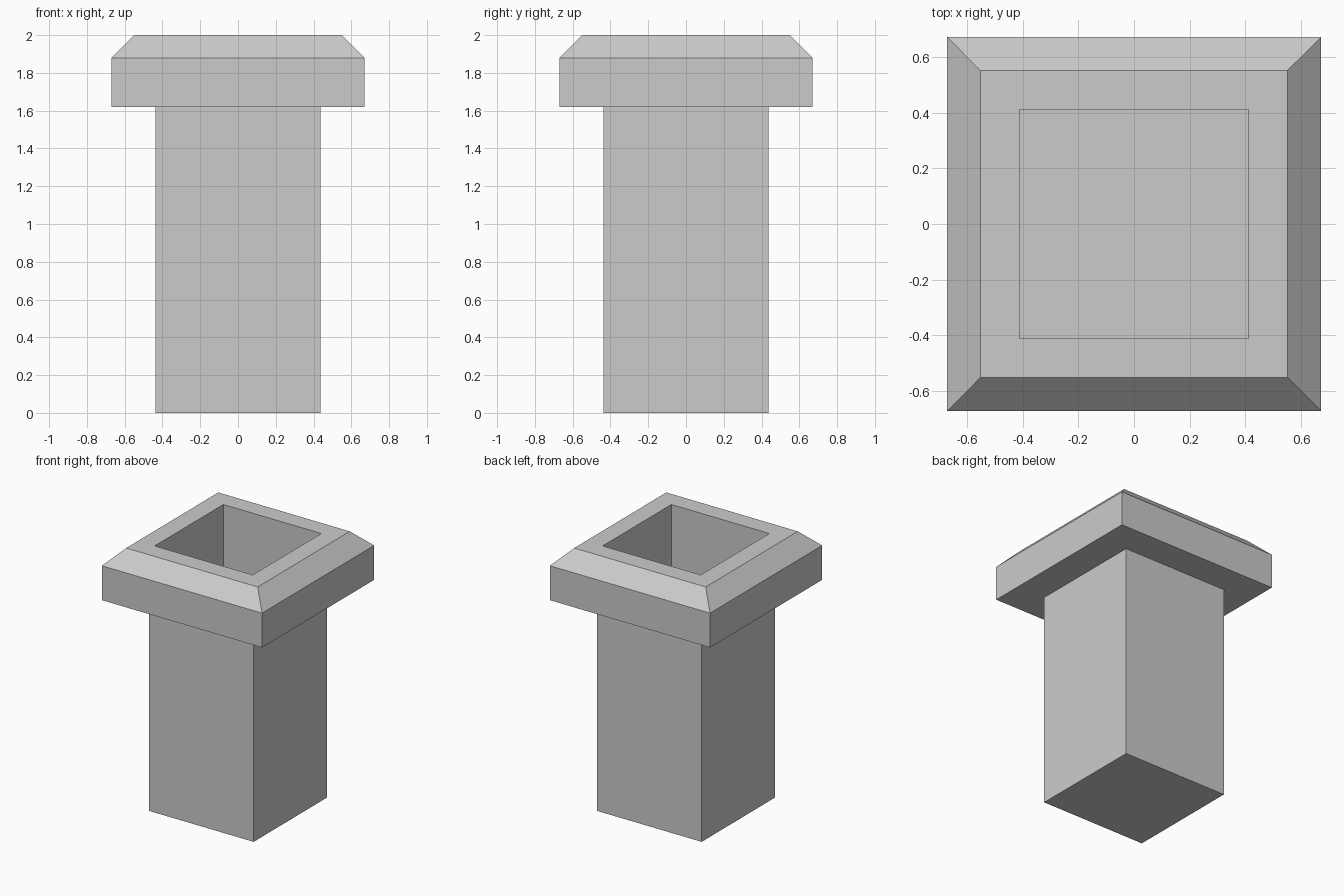
import bpy
import bmesh

if "Cube" in bpy.data.objects:
    bpy.data.objects.remove(bpy.data.objects["Cube"], do_unlink=True)

GREY = (0.6, 0.6, 0.6, 1.0)
mat = bpy.data.materials.new("plain grey")
mat.use_nodes = True
mat.diffuse_color = GREY
mat.node_tree.nodes["Principled BSDF"].inputs["Base Color"].default_value = GREY

# Square cross-sections (half width, height): shaft, collar, bevelled rim, hollow
profile = [
    (0.437, 0.0), (0.437, 1.62),
    (0.67, 1.62), (0.67, 1.88), (0.55, 2.0),
    (0.41, 2.0), (0.41, 0.03),
]


def square_ring(bm, half, z):
    corners = ((-1, -1), (1, -1), (1, 1), (-1, 1))
    return [bm.verts.new((x * half, y * half, z)) for x, y in corners]


bm = bmesh.new()
rings = [square_ring(bm, half, z) for half, z in profile]
for low, high in zip(rings, rings[1:]):
    for i in range(4):
        j = (i + 1) % 4
        bm.faces.new((low[i], low[j], high[j], high[i]))

# Outer base and inner floor
bm.faces.new(rings[0][::-1])
bm.faces.new(rings[-1])
bmesh.ops.recalc_face_normals(bm, faces=bm.faces)

mesh = bpy.data.meshes.new("hollow_post")
bm.to_mesh(mesh)
bm.free()
mesh.materials.append(mat)
post = bpy.data.objects.new("hollow_post", mesh)
bpy.context.collection.objects.link(post)
